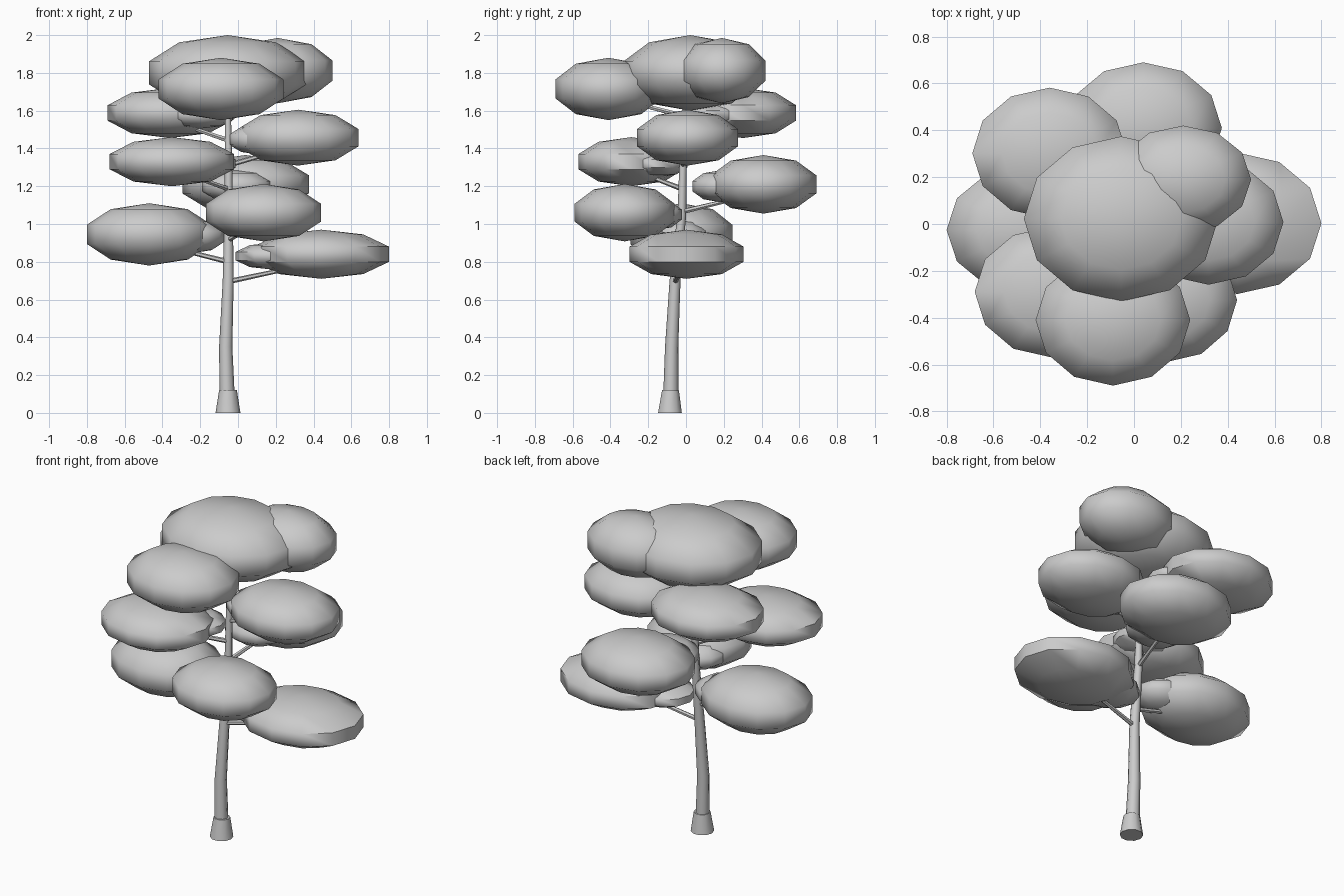
import bpy, bmesh, math
from mathutils import Vector

if "Cube" in bpy.data.objects:
    bpy.data.objects.remove(bpy.data.objects["Cube"])

grey = bpy.data.materials.new("plain_grey")
grey.diffuse_color = (0.6, 0.6, 0.6, 1)
grey.use_nodes = True
grey.node_tree.nodes["Principled BSDF"].inputs["Base Color"].default_value = grey.diffuse_color


def finish(bm, name, angle):
    mesh = bpy.data.meshes.new(name)
    bmesh.ops.recalc_face_normals(bm, faces=bm.faces)
    bm.to_mesh(mesh)
    bm.free()
    mesh.materials.append(grey)
    ob = bpy.data.objects.new(name, mesh)
    bpy.context.collection.objects.link(ob)
    bpy.ops.object.select_all(action='DESELECT')
    ob.select_set(True)
    bpy.context.view_layer.objects.active = ob
    bpy.ops.object.shade_smooth_by_angle(angle=math.radians(angle))
    return ob


def tube(name, stations, sides=8):
    """Tapered tube through (point, radius) stations, rings square to the path."""
    bm = bmesh.new()
    pts = [Vector(p) for p, r in stations]
    rings = []
    for i, (p, r) in enumerate(stations):
        d = pts[min(i + 1, len(pts) - 1)] - pts[max(i - 1, 0)]
        if i == 0 and abs(d.z) > 0.9 * d.length:
            d = Vector((0, 0, 1))
        q = Vector((0, 0, 1)).rotation_difference(d)
        ring = []
        for k in range(sides):
            a = math.tau * k / sides
            ring.append(bm.verts.new(pts[i] + q @ Vector((r * math.cos(a), r * math.sin(a), 0))))
        rings.append(ring)
    for a, b in zip(rings, rings[1:]):
        for k in range(sides):
            n = (k + 1) % sides
            bm.faces.new((a[k], a[n], b[n], b[k]))
    bm.faces.new(rings[0][::-1])
    bm.faces.new(rings[-1])
    return finish(bm, name, 50)


def leaf_clump(name, centre, size):
    """Low-poly flattened ball; its five bands leave an upright rim."""
    bm = bmesh.new()
    bmesh.ops.create_uvsphere(bm, u_segments=12, v_segments=5, radius=1)
    rim = math.cos(math.radians(18))
    for v in bm.verts:
        v.co = Vector(centre) + Vector((v.co.x * size[0] / rim, v.co.y * size[1] / rim, v.co.z * size[2]))
    return finish(bm, name, 60)


# Trunk with flared foot
trunk = [((-0.055, -0.082, 0.0), 0.042), ((-0.065, -0.076, 0.35), 0.035),
         ((-0.052, -0.058, 0.70), 0.029), ((-0.05, -0.022, 1.05), 0.023),
         ((-0.05, -0.015, 1.35), 0.019), ((-0.055, 0.0, 1.68), 0.015)]
tube("trunk", trunk)
tube("trunk_foot", [((-0.053, -0.085, 0), 0.066), ((-0.053, -0.082, 0.12), 0.047)], 10)


def trunk_at(z):
    for (a, _), (b, _) in zip(trunk, trunk[1:]):
        if z <= b[2]:
            return Vector(a).lerp(Vector(b), (z - a[2]) / (b[2] - a[2]))
    return Vector(trunk[-1][0])


# Crown
leaf_clump("crown_top", (-0.055, 0.022, 1.80), (0.415, 0.352, 0.20))
leaf_clump("crown_side", (0.21, 0.19, 1.812), (0.29, 0.23, 0.173))

# Branch tiers: clump centre, half sizes, whether a small inner clump sits on the branch
tiers = [
    ((0.44, 0.003, 0.84), (0.36, 0.302, 0.13), True),
    ((-0.47, -0.025, 0.945), (0.33, 0.27, 0.165), True),
    ((0.135, -0.325, 1.06), (0.305, 0.265, 0.152), True),
    ((0.04, 0.41, 1.21), (0.335, 0.28, 0.155), True),
    ((-0.35, -0.29, 1.33), (0.33, 0.28, 0.13), True),
    ((0.318, 0.008, 1.457), (0.32, 0.267, 0.148), True),
    ((-0.36, 0.302, 1.588), (0.33, 0.28, 0.133), True),
    ((-0.09, -0.41, 1.715), (0.33, 0.28, 0.165), False),
]
for i, (c, s, inner) in enumerate(tiers, 1):
    c = Vector(c)
    start = trunk_at(c.z - 0.145)
    end = c - Vector((0, 0, 0.04))
    tube(f"branch_{i}", [(start, 0.014), (end, 0.009)], 6)
    leaf_clump(f"leaf_clump_{i}", c, s)
    if inner:
        mid = trunk_at(c.z).lerp(c, 0.48) - Vector((0, 0, 0.01))
        leaf_clump(f"inner_clump_{i}", mid, [0.55 * v for v in s])
